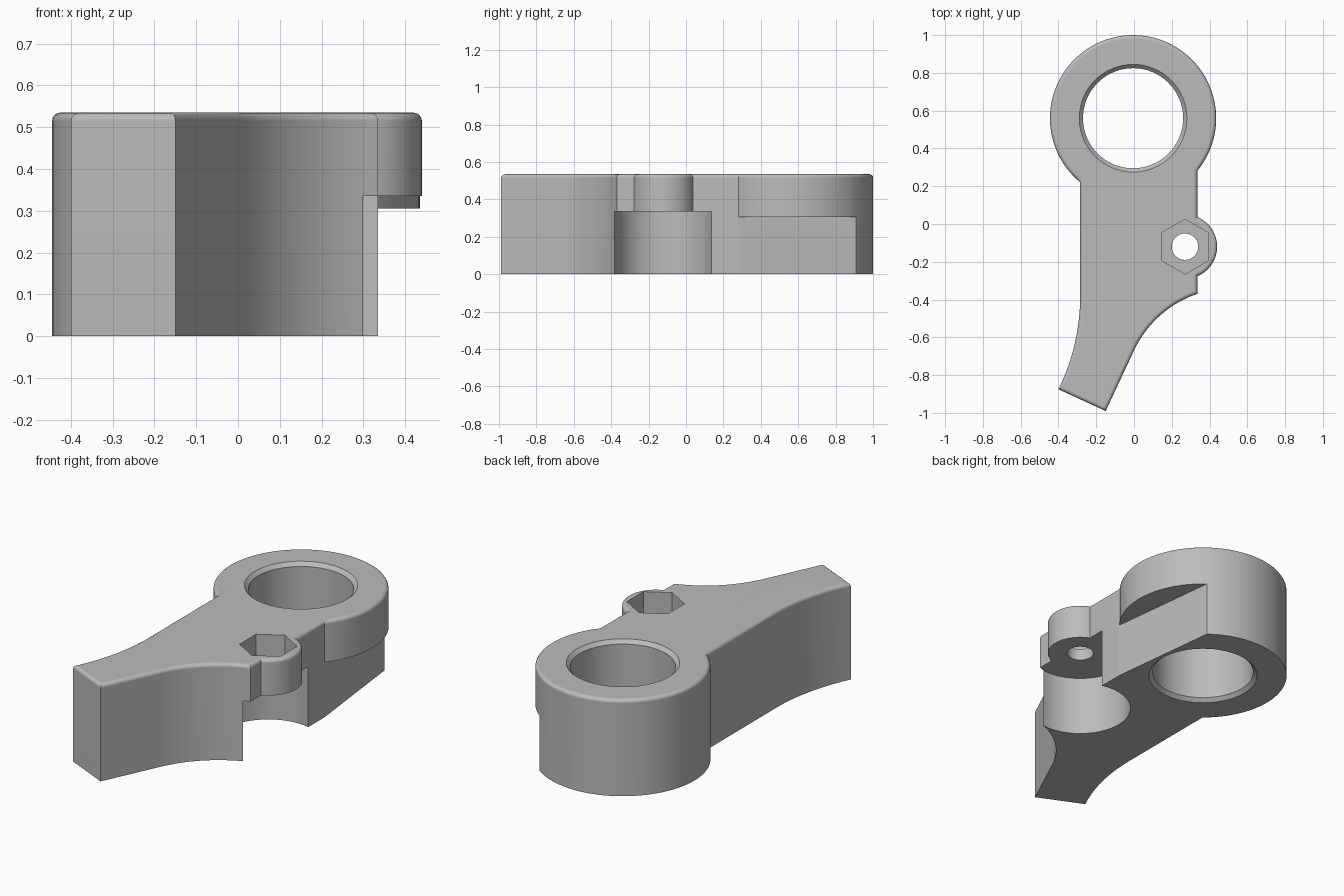
import bpy, bmesh
from math import cos, sin, pi, atan2, radians

if "Cube" in bpy.data.objects:
    bpy.data.objects.remove(bpy.data.objects["Cube"])

HEIGHT = 0.535
RING, RING_R = (-0.005, 0.56), 0.44
BOSS, BOSS_R = (0.27, -0.12), 0.17

grey = bpy.data.materials.new("plain_grey")
grey.use_nodes = True
grey.diffuse_color = (0.5, 0.5, 0.5, 1)
grey.node_tree.nodes["Principled BSDF"].inputs["Base Color"].default_value = (0.5, 0.5, 0.5, 1)


def arc(centre, r, start, end, n):
    return [(centre[0] + r * cos(start + (end - start) * i / n),
             centre[1] + r * sin(start + (end - start) * i / n)) for i in range(n + 1)]


def arc_between(centre, a, b, n):
    """Short arc around centre from point a to point b."""
    t0 = atan2(a[1] - centre[1], a[0] - centre[0])
    t1 = atan2(b[1] - centre[1], b[0] - centre[0])
    t1 = t0 + (t1 - t0 + pi) % (2 * pi) - pi
    r = ((a[0] - centre[0]) ** 2 + (a[1] - centre[1]) ** 2) ** 0.5
    return arc(centre, r, t0, t1, n)


def loft(name, rings, round_top=0):
    """Solid through stacked rings of equal point count."""
    bm = bmesh.new()
    loops = [[bm.verts.new(p) for p in ring] for ring in rings]
    n = len(loops[0])
    bm.faces.new(loops[0][::-1])
    top = bm.faces.new(loops[-1])
    for low, high in zip(loops, loops[1:]):
        for i in range(n):
            j = (i + 1) % n
            bm.faces.new((low[i], low[j], high[j], high[i]))
    bmesh.ops.recalc_face_normals(bm, faces=bm.faces)
    if round_top:
        bmesh.ops.bevel(bm, geom=list(top.edges), offset=round_top, segments=4,
                        profile=0.5, affect='EDGES', clamp_overlap=False)
    mesh = bpy.data.meshes.new(name)
    bm.to_mesh(mesh)
    bm.free()
    mesh.materials.append(grey)
    obj = bpy.data.objects.new(name, mesh)
    bpy.context.collection.objects.link(obj)
    return obj


def prism(name, points, z0, z1, round_top=0):
    return loft(name, [[(x, y, z) for x, y in points] for z in (z0, z1)], round_top)


def turned(name, centre, profile, n=64):
    """Round solid from (radius, z) pairs."""
    return loft(name, [[(x, y, z) for x, y in arc(centre, r, 0, 2 * pi, n)[:-1]]
                       for r, z in profile])


# Outline: ring, left flank, slanted tip, right hollow, boss
outline = arc(RING, RING_R, radians(-39.4), radians(230.4), 80)
outline += arc_between((-1.408, -0.38), (-0.285, -0.38), (-0.4, -0.875), 14)
outline += [(-0.15, -0.99)]
outline += arc_between((0.519, -0.912), (0, -0.67), (0.335, -0.37), 14)
outline += arc(BOSS, BOSS_R, radians(-67.5), radians(67.5), 28)
body = prism("lever_body", outline, 0, HEIGHT, 0.02)

# Ring bore, chamfered at both ends
c, w = 0.02, 0.05
bore = turned("bore_cutter", RING, [(0.285 + w, -w), (0.265, c), (0.265, HEIGHT - c),
                                    (0.285 + w, HEIGHT + w)])
# Round clearance under the boss
pocket = turned("pocket_cutter", BOSS, [(0.265, -0.1), (0.265, 0.335)])
# Hexagonal nut recess and bolt hole
hexagon = prism("hex_cutter", arc(BOSS, 0.145, pi / 2, 2.5 * pi, 6)[:-1], 0.4, 0.7)
bolt = turned("bolt_cutter", BOSS, [(0.07, 0.25), (0.07, 0.45)], 32)
# Slanted relief under the ring
relief = prism("relief_cutter", [(0.335, 0.278), (0.7, 0.278), (0.7, 1.1), (0.24, 1.1)], -0.1, 0.305)
# Blind side hole
side = turned("side_cutter", (0, 0), [(0.2, -0.13), (0.2, 0.13)])
side.rotation_euler = (0, pi / 2, 0)
side.location = (-0.155, -0.155, 0.215)

bpy.context.view_layer.update()
cutters = [bore, pocket, hexagon, bolt, relief, side]
for cutter in cutters:
    mod = body.modifiers.new(cutter.name, 'BOOLEAN')
    mod.operation = 'DIFFERENCE'
    mod.solver = 'EXACT'
    mod.object = cutter
    cutter.hide_render = True

bpy.ops.object.select_all(action='DESELECT')
body.select_set(True)
bpy.context.view_layer.objects.active = body
for mod in list(body.modifiers):
    bpy.ops.object.modifier_apply(modifier=mod.name)
for cutter in cutters:
    bpy.data.objects.remove(cutter)

bpy.ops.object.shade_smooth_by_angle(angle=radians(30))
weighted = body.modifiers.new("even_shading", 'WEIGHTED_NORMAL')
weighted.keep_sharp = True
